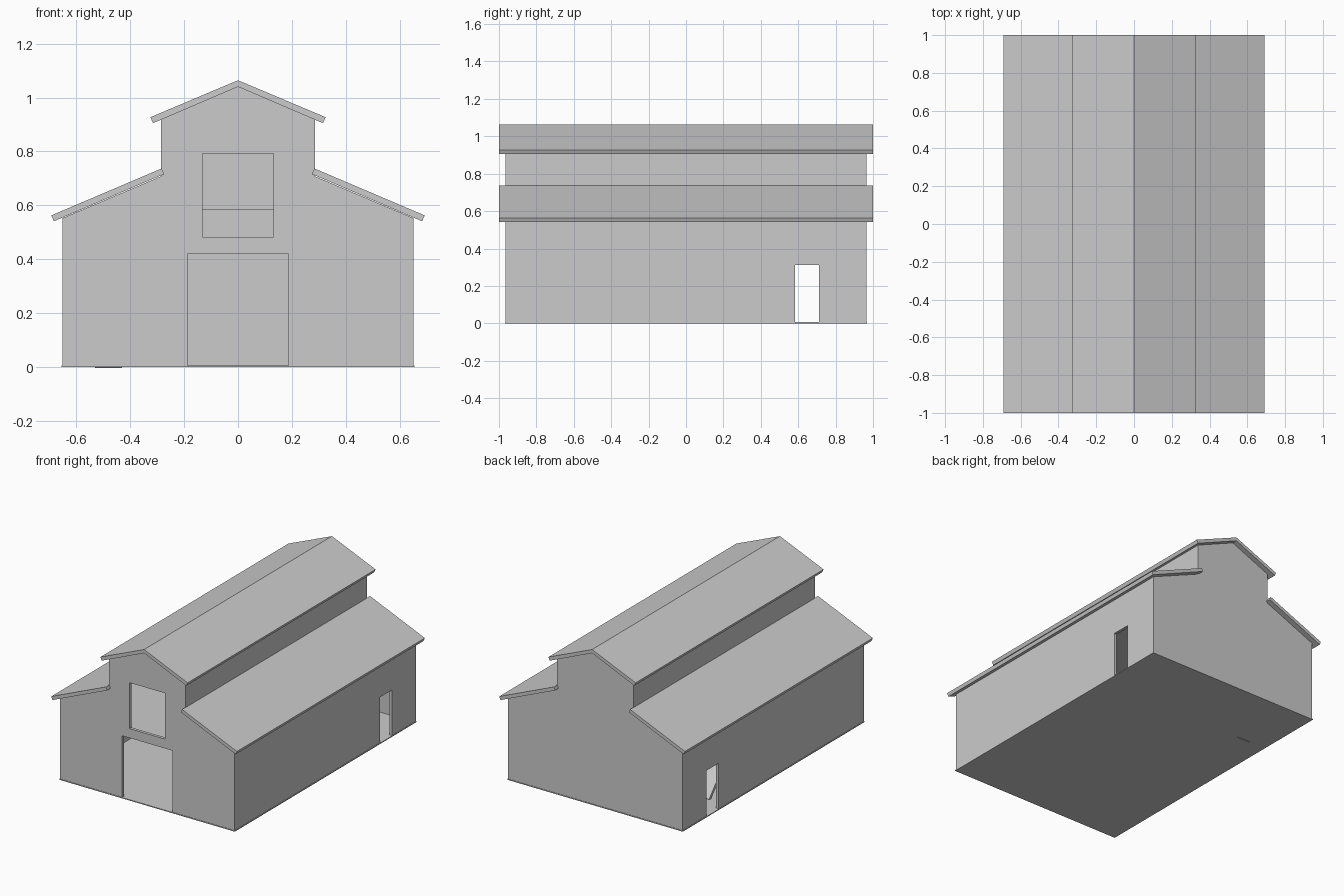
import bpy, bmesh, math

cube = bpy.data.objects.get("Cube")
if cube:
    bpy.data.objects.remove(cube, do_unlink=True)

grey = bpy.data.materials.new("plain grey")
grey.use_nodes = True
grey.diffuse_color = (0.6, 0.6, 0.6, 1)
grey.node_tree.nodes["Principled BSDF"].inputs["Base Color"].default_value = (0.6, 0.6, 0.6, 1)


def extrude(name, outline, y0, y1):
    """Prism with an x-z outline, running from y0 to y1."""
    bm = bmesh.new()
    face = bm.faces.new([bm.verts.new((x, y0, z)) for x, z in outline])
    out = bmesh.ops.extrude_face_region(bm, geom=[face])
    verts = [v for v in out["geom"] if isinstance(v, bmesh.types.BMVert)]
    bmesh.ops.translate(bm, verts=verts, vec=(0, y1 - y0, 0))
    bmesh.ops.recalc_face_normals(bm, faces=bm.faces)
    mesh = bpy.data.meshes.new(name)
    bm.to_mesh(mesh)
    bm.free()
    mesh.materials.append(grey)
    obj = bpy.data.objects.new(name, mesh)
    bpy.context.collection.objects.link(obj)
    return obj


def box(name, x0, x1, y0, y1, z0, z1):
    return extrude(name, [(x0, z0), (x1, z0), (x1, z1), (x0, z1)], y0, y1)


def mirrored(half):
    return half + [(-x, z) for x, z in reversed(half) if x > 0]


def cut(target, cutter):
    mod = target.modifiers.new(cutter.name, "BOOLEAN")
    mod.operation = "DIFFERENCE"
    mod.solver = "EXACT"
    mod.object = cutter
    cutter.hide_render = True
    cutter.hide_viewport = True
    cutter.display_type = "WIRE"


# Walls: hollow shell following the stepped gable
T = 0.02
outer = mirrored([(0.65, 0.004), (0.65, 0.553), (0.285, 0.708), (0.285, 0.918), (0, 1.04)])
inner = mirrored([(0.63, -0.05), (0.63, 0.55), (0.265, 0.705), (0.265, 0.91), (0, 1.025)])
walls = extrude("walls", outer, -0.965, 0.965)
cut(walls, extrude("interior_cutter", inner, -0.965 + T, 0.965 - T))

# Openings: front door, loft window and a side door through both long walls
cut(walls, box("front_door_cutter", -0.187, 0.187, -1.1, -0.9, -0.05, 0.42))
cut(walls, box("loft_window_cutter", -0.132, 0.132, -1.1, -0.9, 0.483, 0.792))
cut(walls, box("side_door_cutter", -0.8, 0.8, 0.582, 0.71, -0.05, 0.312))

# Floor slab, loft floor and low loft rail
box("floor", -0.654, 0.654, -0.968, 0.968, 0, 0.006)
box("loft_floor", -0.632, 0.632, -0.947, 0.947, 0.455, 0.475)
box("loft_rail", -0.26, 0.26, 0.3, 0.32, 0.47, 0.587)

# Loft ramp, leaning from the floor up to the loft
ramp = box("loft_ramp", -0.53, -0.43, 0, 0.62, -0.01, 0.01)
ramp.rotation_euler.x = math.radians(-48)
ramp.location = (0, 0.09, 0.465)

# Roof slabs
extrude("upper_roof", mirrored([(0.315, 0.905), (0.325, 0.927), (0, 1.064)])[:5]
        + [(0, 1.04)], -1, 1)
for side, s in (("left", 1), ("right", -1)):
    extrude(side + "_lower_roof",
            [(s * x, z) for x, z in ((0.274, 0.716), (0.283, 0.737), (0.692, 0.563), (0.683, 0.541))],
            -1, 1)
